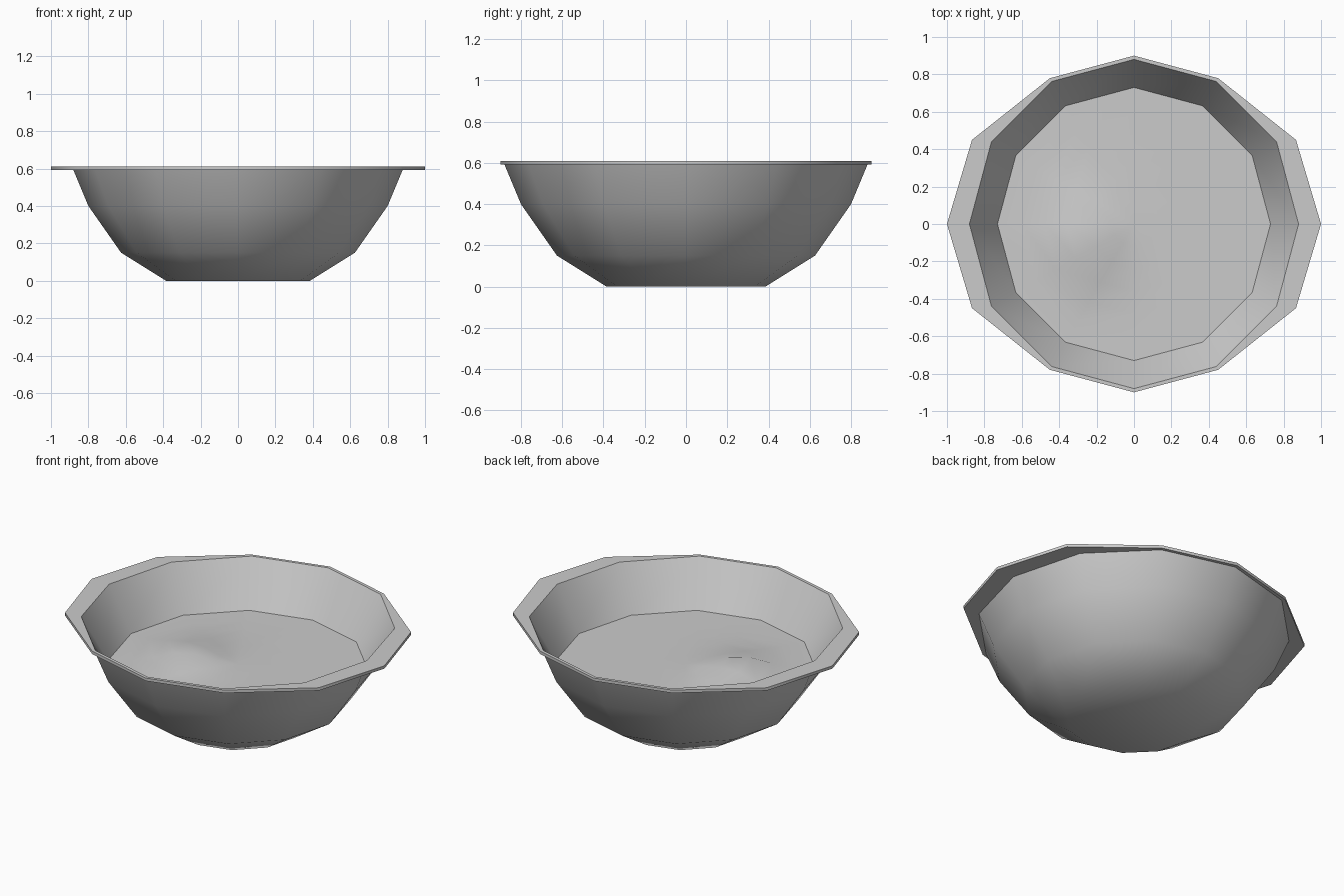
import bpy, bmesh, math
from mathutils import Vector

cube = bpy.data.objects.get("Cube")
if cube:
    bpy.data.objects.remove(cube, do_unlink=True)

SIDES = 12

grey = bpy.data.materials.new("plain_grey")
grey.use_nodes = True
colour = (0.6, 0.6, 0.6, 1)
grey.diffuse_color = colour
grey.node_tree.nodes["Principled BSDF"].inputs["Base Color"].default_value = colour


def add_ring(bm, radius, z, lug=1.0):
    """Ring of vertices; lug widens the three vertices at each x end."""
    ring = []
    for i in range(SIDES):
        a = math.tau * i / SIDES
        x, y = radius * math.cos(a), radius * math.sin(a)
        if abs(x) > radius * 0.7:
            x *= lug
        ring.append(bm.verts.new((x, y, z)))
    return ring


def bridge(bm, lower, upper):
    for i in range(SIDES):
        j = (i + 1) % SIDES
        bm.faces.new((lower[i], lower[j], upper[j], upper[i]))


def finish(bm, name, angle):
    mesh = bpy.data.meshes.new(name)
    bm.to_mesh(mesh)
    bm.free()
    mesh.materials.append(grey)
    obj = bpy.data.objects.new(name, mesh)
    bpy.context.collection.objects.link(obj)
    bpy.ops.object.select_all(action='DESELECT')
    obj.select_set(True)
    bpy.context.view_layer.objects.active = obj
    bpy.ops.object.shade_smooth_by_angle(angle=math.radians(angle))
    return obj


# Basin: outer wall, flat rim with wider ends, then the inner wall
bm = bmesh.new()
profile = [(0.385, 0, 1), (0.625, 0.15, 1), (0.80, 0.40, 1), (0.88, 0.592, 1),
           (0.90, 0.592, 1 / 0.9), (0.90, 0.61, 1 / 0.9),
           (0.88, 0.61, 1), (0.73, 0.345, 1)]
rings = [add_ring(bm, *p) for p in profile]
for lower, upper in zip(rings, rings[1:]):
    bridge(bm, lower, upper)
bm.faces.new(list(reversed(rings[0])))
finish(bm, "basin", 45)

# Contents: a disc with one soft mound, level at the wall
bm = bmesh.new()
mound = Vector((-0.30, -0.10))


def height(x, y):
    fade = min(1, (0.73 - math.hypot(x, y)) / 0.2)
    d = (Vector((x, y)) - mound).length
    return 0.345 + 0.075 * max(fade, 0) * math.exp(-(d / 0.2) ** 2)


radii = [0.12 * k for k in range(1, 6)] + [0.73]
rings = [add_ring(bm, r, 0) for r in radii]
for inner, outer in zip(rings, rings[1:]):
    bridge(bm, outer, inner)
centre = bm.verts.new((0, 0, 0))
for i in range(SIDES):
    bm.faces.new((centre, rings[0][i], rings[0][(i + 1) % SIDES]))
for v in bm.verts:
    v.co.z = height(v.co.x, v.co.y)
finish(bm, "contents", 60)
